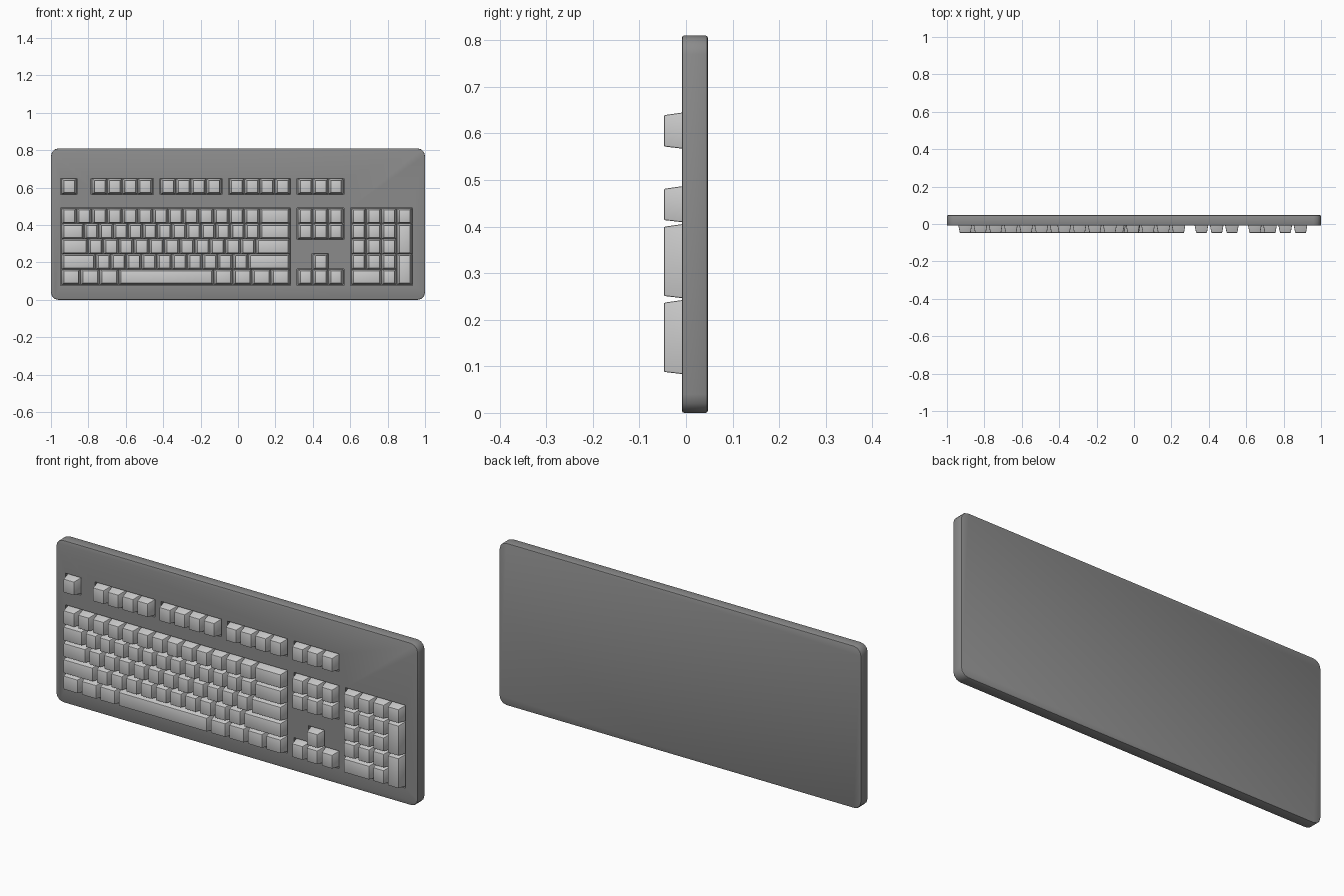
import bpy, bmesh

if "Cube" in bpy.data.objects:
    bpy.data.objects.remove(bpy.data.objects["Cube"])

U = 0.0815                      # one key unit
X0, Z0, ZF = -0.945, 0.081, 0.565   # left edge, bottom row, function row
FRONT, BACK, TIP, FLOOR = -0.009, 0.047, -0.0475, 0.012


def grey(name, v):
    m = bpy.data.materials.new(name)
    m.diffuse_color = (v, v, v, 1)
    m.use_nodes = True
    m.node_tree.nodes["Principled BSDF"].inputs["Base Color"].default_value = m.diffuse_color
    return m


CASE_GREY, KEY_GREY = grey("dark_grey", 0.26), grey("mid_grey", 0.6)


def make_object(name, bm, mat=None):
    bmesh.ops.recalc_face_normals(bm, faces=bm.faces[:])
    me = bpy.data.meshes.new(name)
    bm.to_mesh(me)
    bm.free()
    if mat:
        me.materials.append(mat)
    ob = bpy.data.objects.new(name, me)
    bpy.context.collection.objects.link(ob)
    return ob


def activate(ob):
    bpy.ops.object.select_all(action='DESELECT')
    ob.select_set(True)
    bpy.context.view_layer.objects.active = ob


def smooth(ob):
    activate(ob)
    bpy.ops.object.shade_smooth_by_angle(angle=0.6)


def prism(bm, pts, y0, y1):
    a = [bm.verts.new((x, y0, z)) for x, z in pts]
    b = [bm.verts.new((x, y1, z)) for x, z in pts]
    bm.faces.new(a)
    bm.faces.new(b[::-1])
    for i in range(len(pts)):
        j = (i + 1) % len(pts)
        bm.faces.new((a[i], b[i], b[j], a[j]))


def rect(x0, z0, x1, z1):
    return [(x0, z0), (x1, z0), (x1, z1), (x0, z1)]


def row_z(r):
    """Bottom edge of row r: 0 is the bottom row, 5 the function row."""
    return ZF if r == 5 else Z0 + r * U


def add_key(bm, col, row, w=1, h=1):
    """Tapered keycap with softened edges."""
    x0, z0 = X0 + col * U, row_z(row)
    x1, z1 = x0 + w * U, z0 + h * U
    base = rect(x0 + 0.002, z0, x1, z1 + 0.001)
    tip = rect(x0 + 0.014, z0 + 0.007, x1 - 0.010, z1 - 0.0075)
    k = bmesh.new()
    prism(k, base, FLOOR, TIP)
    k.verts.ensure_lookup_table()
    for v, (x, z) in zip(k.verts[4:], tip):
        v.co.x, v.co.z = x, z
    bmesh.ops.recalc_face_normals(k, faces=k.faces[:])
    edges = [e for e in k.edges if any(v.co.y < -0.02 for v in e.verts)]
    bmesh.ops.bevel(k, geom=edges, offset=0.003, segments=2, profile=0.5,
                    affect='EDGES')
    tmp = bpy.data.meshes.new("key_tmp")
    k.to_mesh(tmp)
    k.free()
    bm.from_mesh(tmp)
    bpy.data.meshes.remove(tmp)


def cluster(name, keys):
    bm = bmesh.new()
    for k in keys:
        add_key(bm, *k)
    smooth(make_object(name, bm, KEY_GREY))


def row_keys(row, widths, col=0):
    out = []
    for w in widths:
        out.append((col, row, w))
        col += w
    return out


# case: slab with rounded corners and softened rims
bm = bmesh.new()
prism(bm, rect(-1, 0, 1, 0.81), FRONT, BACK)
bmesh.ops.recalc_face_normals(bm, faces=bm.faces[:])
corners = [e for e in bm.edges if abs(e.verts[0].co.y - e.verts[1].co.y) > 0.01]
bmesh.ops.bevel(bm, geom=corners, offset=0.04, segments=3, profile=0.5, affect='EDGES')
rims = [e for e in bm.edges if abs(e.verts[0].co.y - e.verts[1].co.y) < 1e-5]
bmesh.ops.bevel(bm, geom=rims, offset=0.005, segments=2, profile=0.5, affect='EDGES')
case = make_object("case", bm, CASE_GREY)

# key wells cut into the case
M = 0.003
bm = bmesh.new()
for col, row, w, h in [(0, 0, 15, 5), (0, 5, 1, 1), (2, 5, 4, 1), (6.5, 5, 4, 1),
                       (11, 5, 4, 1), (15.5, 5, 3, 1), (15.5, 3, 3, 2), (19, 0, 4, 5)]:
    x, z = X0 + col * U, row_z(row)
    prism(bm, rect(x - M, z - M, x + w * U + M, z + h * U + M), -0.03, FLOOR)
ax, az = X0 + 15.5 * U, Z0
prism(bm, [(ax - M, az - M), (ax + 3 * U + M, az - M), (ax + 3 * U + M, az + U + M),
           (ax + 2 * U + M, az + U + M), (ax + 2 * U + M, az + 2 * U + M),
           (ax + U - M, az + 2 * U + M), (ax + U - M, az + U + M),
           (ax - M, az + U + M)], -0.03, FLOOR)
cutter = make_object("well_cutter", bm, CASE_GREY)
cutter.hide_render = True
mod = case.modifiers.new("wells", 'BOOLEAN')
mod.operation, mod.solver, mod.object = 'DIFFERENCE', 'EXACT', cutter
activate(case)
bpy.ops.object.modifier_apply(modifier=mod.name)
bpy.data.objects.remove(cutter)
smooth(case)

# main typing block
cluster("main_keys",
        row_keys(4, [1] * 13 + [2])
        + row_keys(3, [1.5] + [11.5 / 12] * 12 + [2])
        + row_keys(2, [1.75] + [1] * 11 + [2.25])
        + row_keys(1, [2.25] + [1] * 10 + [2.75])
        + row_keys(0, [1.25] * 3 + [6.25] + [1.25] * 4))

# function row
fn = [(0, 5)]
for start, n in ((2, 4), (6.5, 4), (11, 4), (15.5, 3)):
    fn += row_keys(5, [1] * n, start)
cluster("function_keys", fn)

# navigation and arrow keys
cluster("navigation_keys", row_keys(4, [1] * 3, 15.5) + row_keys(3, [1] * 3, 15.5))
cluster("arrow_keys", row_keys(0, [1] * 3, 15.5) + [(16.5, 1)])

# number pad with two tall keys and one wide key
pad = row_keys(4, [1] * 4, 19) + row_keys(0, [2, 1], 19)
for r in (1, 2, 3):
    pad += row_keys(r, [1] * 3, 19)
pad += [(22, 2, 1, 2), (22, 0, 1, 2)]
cluster("number_pad_keys", pad)
